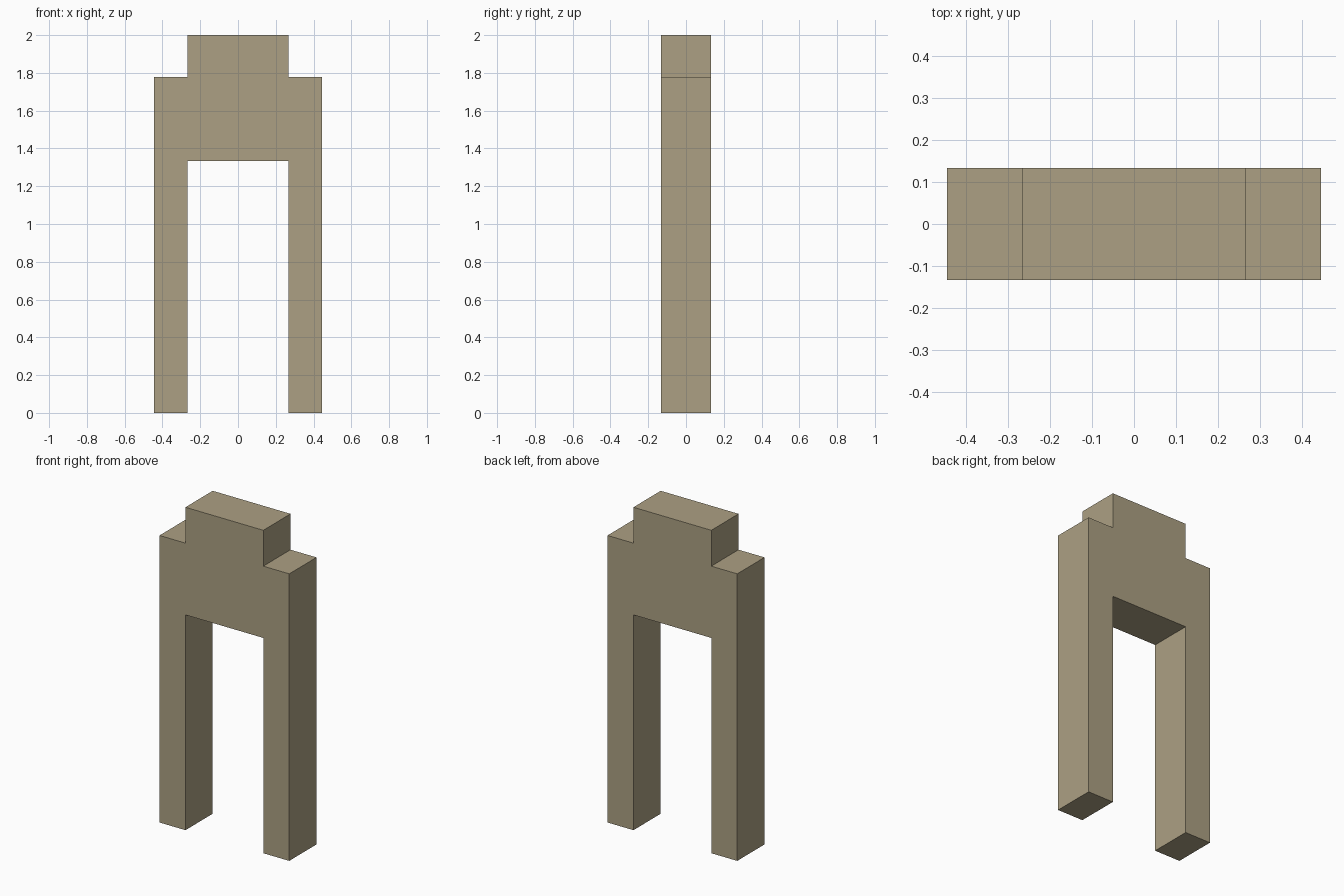
import bpy, bmesh

if "Cube" in bpy.data.objects:
    bpy.data.objects.remove(bpy.data.objects["Cube"])

U = 2 / 9                      # height is nine modules
INNER, OUTER = 1.2 * U, 2 * U  # opening half-width, overall half-width
LINTEL, SHOULDER, TOP = 6 * U, 8 * U, 9 * U
DEPTH = 1.2 * U

stone = bpy.data.materials.new("beige stone")
stone.diffuse_color = (0.413, 0.352, 0.227, 1)
stone.use_nodes = True
stone.node_tree.nodes["Principled BSDF"].inputs["Base Color"].default_value = stone.diffuse_color

# Right half of the stepped arch outline, mirrored to close the loop
half = [(INNER, LINTEL), (INNER, 0), (OUTER, 0), (OUTER, SHOULDER),
        (INNER, SHOULDER), (INNER, TOP)]
outline = half + [(-x, z) for x, z in reversed(half)]

# Extrude the outline through the depth
bm = bmesh.new()
front = bm.faces.new([bm.verts.new((x, -DEPTH / 2, z)) for x, z in outline])
extruded = bmesh.ops.extrude_face_region(bm, geom=[front], use_keep_orig=True)
moved = [v for v in extruded["geom"] if isinstance(v, bmesh.types.BMVert)]
bmesh.ops.translate(bm, verts=moved, vec=(0, DEPTH, 0))
bmesh.ops.recalc_face_normals(bm, faces=bm.faces)

mesh = bpy.data.meshes.new("stepped_arch")
bm.to_mesh(mesh)
bm.free()
mesh.materials.append(stone)
arch = bpy.data.objects.new("stepped_arch", mesh)
bpy.context.collection.objects.link(arch)
